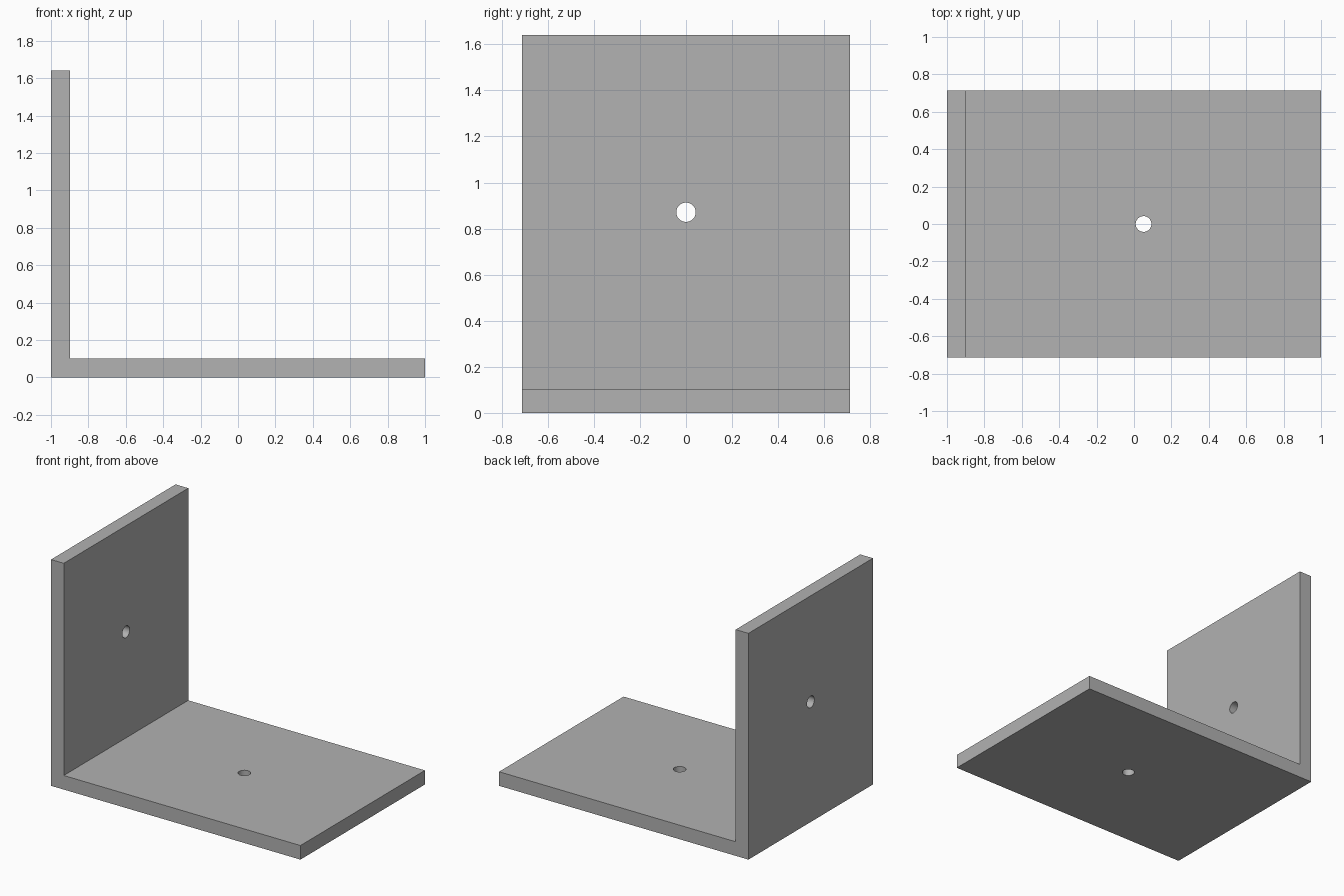
import bpy, bmesh, math
from mathutils import Vector

cube = bpy.data.objects.get("Cube")
if cube:
    bpy.data.objects.remove(cube, do_unlink=True)

LENGTH, HEIGHT, HALF_WIDTH, THICK = 2.0, 1.64, 0.713, 0.102
HOLE_RADIUS = 0.042

grey = bpy.data.materials.new("plain grey")
grey.use_nodes = True
colour = (0.445, 0.445, 0.445, 1)
grey.diffuse_color = colour
grey.node_tree.nodes["Principled BSDF"].inputs["Base Color"].default_value = colour


def make_object(name, bm):
    bmesh.ops.recalc_face_normals(bm, faces=bm.faces[:])
    mesh = bpy.data.meshes.new(name)
    bm.to_mesh(mesh)
    bm.free()
    mesh.materials.append(grey)
    obj = bpy.data.objects.new(name, mesh)
    bpy.context.collection.objects.link(obj)
    return obj


# L-shaped bracket: side profile extruded across the width
left, right, inner = -LENGTH / 2, LENGTH / 2, -LENGTH / 2 + THICK
profile = [(left, 0), (right, 0), (right, THICK),
           (inner, THICK), (inner, HEIGHT), (left, HEIGHT)]
bm = bmesh.new()
face = bm.faces.new([bm.verts.new((x, -HALF_WIDTH, z)) for x, z in profile])
extruded = bmesh.ops.extrude_face_region(bm, geom=[face])["geom"]
bmesh.ops.translate(bm, vec=Vector((0, 2 * HALF_WIDTH, 0)),
                    verts=[g for g in extruded if isinstance(g, bmesh.types.BMVert)])
bracket = make_object("angle_bracket", bm)


# Screw holes: one through the middle of each plate
def drill(name, location, tilt):
    bm = bmesh.new()
    bmesh.ops.create_cone(bm, cap_ends=True, segments=48, radius1=HOLE_RADIUS,
                          radius2=HOLE_RADIUS, depth=THICK * 3)
    cutter = make_object(name, bm)
    cutter.location = location
    cutter.rotation_euler.y = tilt
    cutter.hide_render = True
    cutter.hide_viewport = True
    cutter.display_type = 'WIRE'
    mod = bracket.modifiers.new(name, 'BOOLEAN')
    mod.operation = 'DIFFERENCE'
    mod.solver = 'EXACT'
    mod.object = cutter
    return cutter


cutters = [drill("base_hole_cutter", ((inner + right) / 2, 0, THICK / 2), 0),
           drill("wall_hole_cutter", (left + THICK / 2, 0, (THICK + HEIGHT) / 2), math.pi / 2)]

# Apply the cuts, remove the cutters and smooth the hole walls
bpy.ops.object.select_all(action='DESELECT')
bracket.select_set(True)
bpy.context.view_layer.objects.active = bracket
for mod in list(bracket.modifiers):
    bpy.ops.object.modifier_apply(modifier=mod.name)
for cutter in cutters:
    bpy.data.objects.remove(cutter, do_unlink=True)
bpy.ops.object.shade_smooth_by_angle(angle=math.radians(30))
